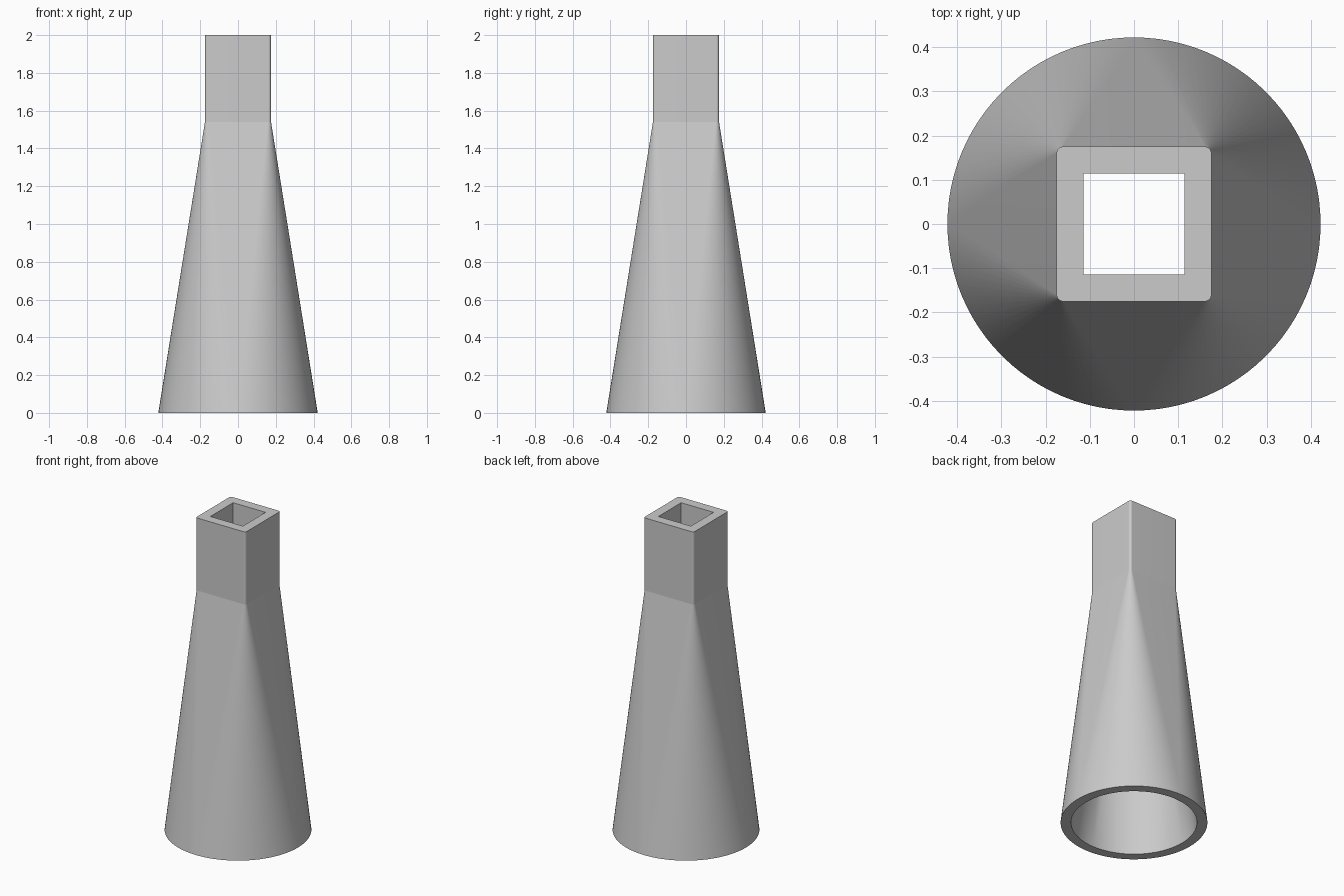
import bpy, bmesh
from math import cos, sin, pi

cube = bpy.data.objects.get("Cube")
if cube:
    bpy.data.objects.remove(cube, do_unlink=True)

STEPS = 24          # segments per quarter turn
HEIGHT = 2.0
SHOULDER = 1.54     # where the square neck meets the flare


def ring(bm, half, radius, z):
    """Rounded square outline; half == radius gives a circle, radius 0 a sharp square."""
    verts = []
    for quarter in range(4):
        mid = (quarter + 0.5) * pi / 2
        reach = (half - radius) * 2 ** 0.5
        for i in range(STEPS + 1):
            a = (quarter + i / STEPS) * pi / 2
            verts.append(bm.verts.new((reach * cos(mid) + radius * cos(a),
                                       reach * sin(mid) + radius * sin(a), z)))
    return verts


# Grey material
grey = bpy.data.materials.new("light grey")
grey.use_nodes = True
colour = (0.6, 0.6, 0.6, 1)
grey.diffuse_color = colour
grey.node_tree.nodes["Principled BSDF"].inputs["Base Color"].default_value = colour

# Hollow square-to-round adapter: up the outside, over the rim, down the inside
bm = bmesh.new()
rings = [ring(bm, *r) for r in (
    (0.422, 0.422, 0), (0.175, 0.015, SHOULDER), (0.175, 0.015, HEIGHT),
    (0.114, 0, HEIGHT), (0.114, 0, SHOULDER), (0.362, 0.362, 0))]
for k, low in enumerate(rings):
    high = rings[(k + 1) % len(rings)]
    for i in range(len(low)):
        j = (i + 1) % len(low)
        bm.faces.new((low[i], low[j], high[j], high[i]))
bmesh.ops.remove_doubles(bm, verts=bm.verts, dist=0.0001)
bmesh.ops.recalc_face_normals(bm, faces=bm.faces)
mesh = bpy.data.meshes.new("square_to_round_adapter")
bm.to_mesh(mesh)
bm.free()
mesh.materials.append(grey)
adapter = bpy.data.objects.new("square_to_round_adapter", mesh)
bpy.context.collection.objects.link(adapter)

# Smooth flare with crisp shoulder and rims
bpy.ops.object.select_all(action="DESELECT")
adapter.select_set(True)
bpy.context.view_layer.objects.active = adapter
bpy.ops.object.shade_smooth_by_angle(angle=5 * pi / 180)
